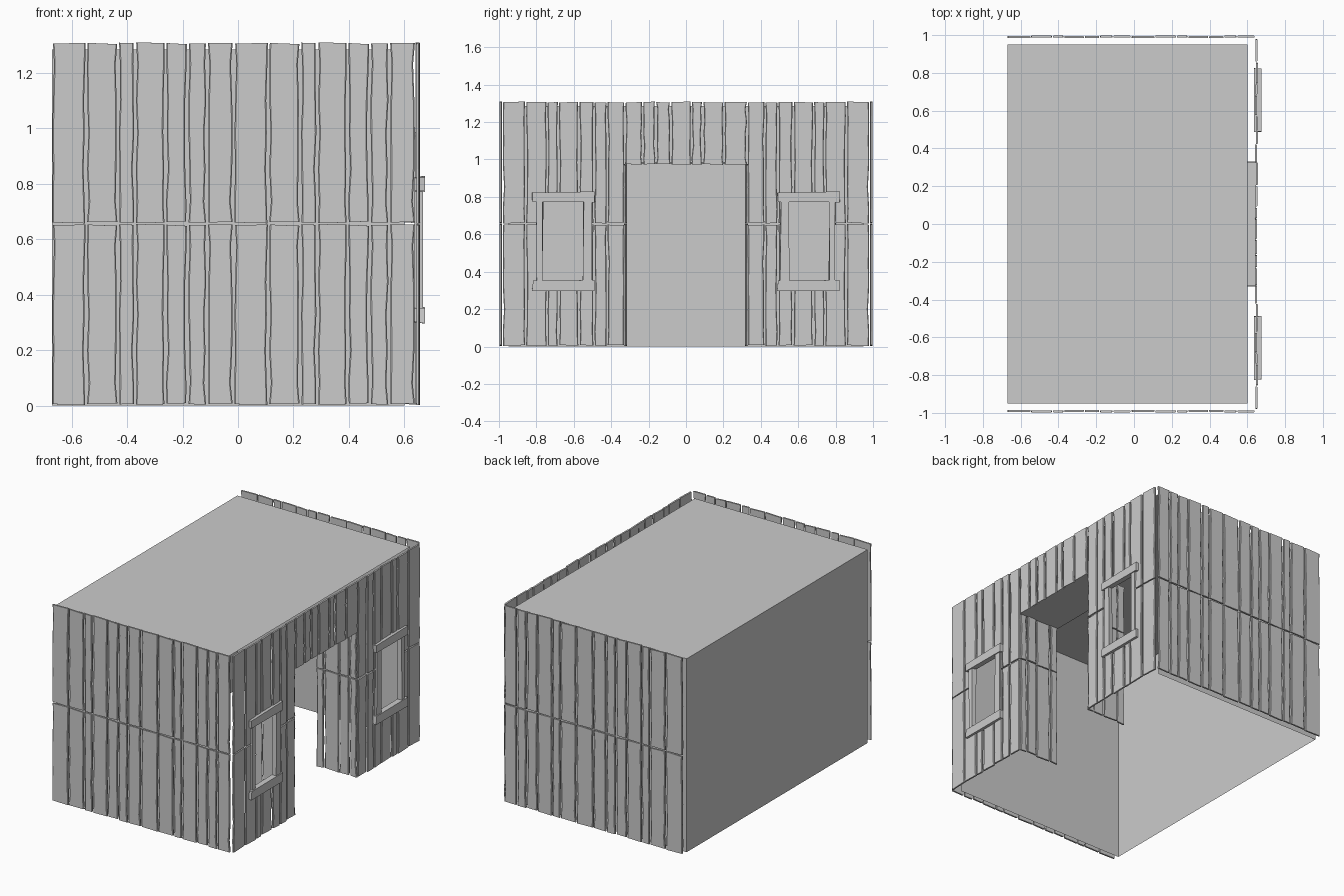
import bpy, bmesh, random
from mathutils import Vector as V

if "Cube" in bpy.data.objects:
    bpy.data.objects.remove(bpy.data.objects["Cube"])

Z = V((0, 0, 1))
SPLITS = [0, .125, .24, .30, .41, .49, .56, .655]   # board edges across one panel
T_ROWS = [0, .12, .3, .5, .68, .88, 1]              # stations along a board
MID, TOP, DOOR = .655, 1.31, .975


def add_board(bm, rng, origin, u, n, a, b, z0, z1, thick=.011):
    """One weathered board: wavy long edges, chamfered outer face."""
    off = rng.choice([0, 0, .002, .004])
    rings = []
    for i, t in enumerate(T_ROWS):
        end = i in (0, len(T_ROWS) - 1)
        la = a + .002 + (rng.uniform(0, .003) if end else rng.uniform(0, .008))
        lb = b - .002 - (rng.uniform(0, .003) if end else rng.uniform(0, .008))
        za = zb = z0 + (z1 - z0) * t
        if end:
            s = 1 if i == 0 else -1
            za += s * rng.uniform(0, .007)
            zb += s * rng.uniform(0, .007)
        pts = [(la, za, 0), (lb, zb, 0), (lb, zb, thick - .003),
               (lb - .004, zb, thick), (la + .004, za, thick), (la, za, thick - .003)]
        rings.append([bm.verts.new(origin + u * p + Z * z + n * (d + off)) for p, z, d in pts])
    for r, s in zip(rings, rings[1:]):
        for k in range(6):
            bm.faces.new((r[k], r[k - 1], s[k - 1], s[k]))
    bm.faces.new(rings[0])
    bm.faces.new(rings[-1][::-1])


def add_panel(bm, origin, u, n, z0, z1, seed, splits=SPLITS):
    rng = random.Random(seed)
    for a, b in zip(splits, splits[1:]):
        add_board(bm, rng, V(origin), V(u), V(n), a, b, z0, z1)


def finish(name, bm):
    bmesh.ops.recalc_face_normals(bm, faces=bm.faces)
    me = bpy.data.meshes.new(name)
    bm.to_mesh(me)
    bm.free()
    ob = bpy.data.objects.new(name, me)
    bpy.context.collection.objects.link(ob)
    return ob


def box(name, lo, hi, jitter=0, seed=0):
    rng = random.Random(seed)
    bm = bmesh.new()
    bmesh.ops.create_cube(bm, size=1)
    for v in bm.verts:
        v.co = V([(l + h) / 2 + c * (h - l) for l, h, c in zip(lo, hi, v.co)])
        v.co.y += rng.uniform(-jitter, jitter)
        v.co.z += rng.uniform(-jitter, jitter)
    return finish(name, bm)


# Inner shell: roof, back wall and two side walls; open below and at the entrance
shell = box("inner_shell", (-.67, -.95, 0), (.60, .95, 1.285))
bm = bmesh.new()
bm.from_mesh(shell.data)
bm.normal_update()
bmesh.ops.delete(bm, geom=[f for f in bm.faces if f.normal.z < -.5 or f.normal.x > .5],
                 context='FACES_ONLY')
bm.to_mesh(shell.data)
bm.free()

# Plank side walls: 2 x 2 identical panels on each side
for side, name in ((-1, "front_plank_wall"), (1, "rear_plank_wall")):
    bm = bmesh.new()
    for x in (-.672, -.015):
        for z0, z1 in ((0, MID), (MID, TOP)):
            add_panel(bm, (x, side * .985, 0), (1, 0, 0), (0, side, 0), z0 + .002, z1, 4)
    finish(name, bm)

# Entrance wall: two stacked panels each side of the door, each with a window hole
for side, name in ((-1, "left"), (1, "right")):
    bm = bmesh.new()
    for z0, z1 in ((0, MID), (MID, TOP)):
        add_panel(bm, (.641, side * .982, 0), (0, -side, 0), (1, 0, 0), z0 + .002, z1, 7)
    wall = finish(name + "_entrance_planks", bm)
    y0, y1 = sorted((side * .535, side * .785))
    cutter = box("window_cutter", (.5, y0, .33), (.8, y1, .79))
    mod = wall.modifiers.new("window_hole", 'BOOLEAN')
    mod.operation, mod.solver, mod.object = 'DIFFERENCE', 'EXACT', cutter
    bpy.context.view_layer.objects.active = wall
    bpy.ops.object.modifier_apply(modifier=mod.name)
    bpy.data.objects.remove(cutter)

    # Window frame: sill and head boards overlap the two uprights
    def frame(part, a, b, z0, z1, x1, seed):
        lo, hi = sorted((side * a, side * b))
        box(f"{name}_window_{part}", (.636, lo, z0), (x1, hi, z1), .004, seed)
    frame("sill", .49, .82, .30, .353, .674, 1)
    frame("head", .49, .822, .772, .825, .674, 2)
    frame("inner_upright", .505, .55, .35, .775, .667, 3)
    frame("outer_upright", .765, .80, .35, .775, .667, 4)

    # Doorway side lining running back into the room
    bm = bmesh.new()
    depth = [0, .06, .17, .245, .30]
    for z0, z1 in ((0, MID), (MID, DOOR)):
        add_panel(bm, (.35, side * .331, 0), (1, 0, 0), (0, -side, 0), z0 + .002, z1, 9, depth)
    finish(name + "_doorway_lining", bm)

# Boards above the door and the doorway ceiling
bm = bmesh.new()
add_panel(bm, (.641, .328, 0), (0, -1, 0), (1, 0, 0), DOOR - .005, TOP, 12)
finish("door_header_planks", bm)
box("doorway_ceiling", (.35, -.325, DOOR), (.645, .325, DOOR + .011))
